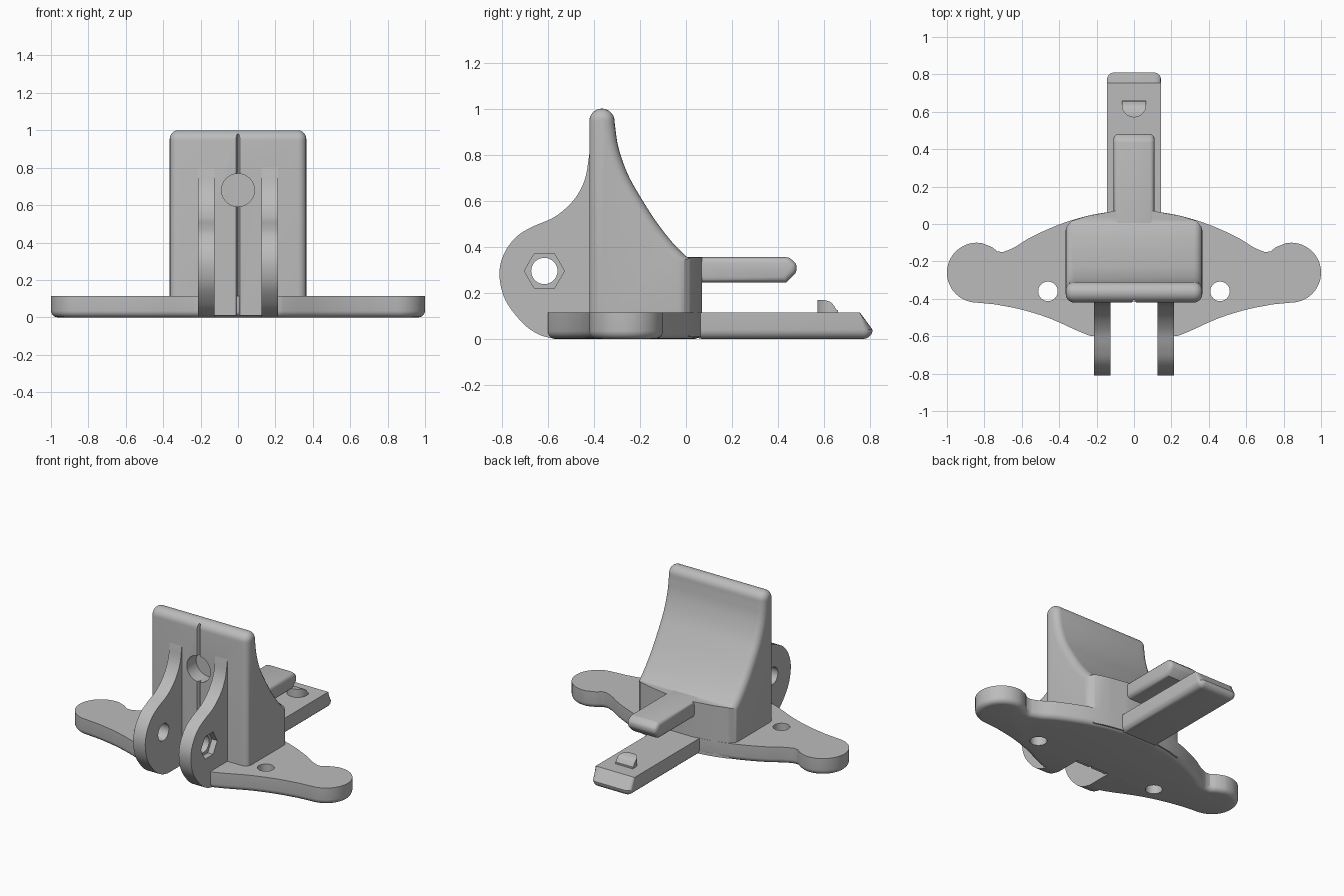
import bpy, bmesh
from math import sin, cos, pi, radians
from mathutils import Vector

if "Cube" in bpy.data.objects:
    bpy.data.objects.remove(bpy.data.objects["Cube"])

grey = bpy.data.materials.new("plain grey")
grey.use_nodes = True
colour = (0.5, 0.5, 0.5, 1)
grey.diffuse_color = colour
grey.node_tree.nodes["Principled BSDF"].inputs["Base Color"].default_value = colour


def spline(pts, steps=5):
    """Smooth open curve through the points."""
    p = [Vector(q) for q in pts]
    p = [2 * p[0] - p[1]] + p + [2 * p[-1] - p[-2]]
    out = []
    for a, b, c, d in zip(p, p[1:], p[2:], p[3:]):
        for i in range(steps):
            t = i / steps
            out.append(0.5 * (2 * b + (c - a) * t + (2 * a - 5 * b + 4 * c - d) * t * t
                              + (3 * b - a - 3 * c + d) * t ** 3))
    return out + [p[-2]]


def arc(cx, cy, r, start, end, n=16):
    angles = [radians(start + (end - start) * i / n) for i in range(n + 1)]
    return [Vector((cx + r * cos(a), cy + r * sin(a))) for a in angles]


def mirrored(half):
    """Close a half outline (x >= 0, front to back) across x = 0."""
    half = [Vector(p) for p in half]
    return half + [Vector((-p.x, p.y)) for p in reversed(half) if p.x > 1e-5]


def inset(outline, d):
    """Offset a counter-clockwise outline inwards with mitred corners."""
    out = []
    for i, p in enumerate(outline):
        a = (p - outline[i - 1]).normalized()
        b = (outline[(i + 1) % len(outline)] - p).normalized()
        m = Vector((-a.y - b.y, a.x + b.x))
        out.append(p + m * d / max(0.3, 1 + a.dot(b)))
    return out


def slab(name, outline, lo, hi, axis="z", round_lo=0, round_hi=0, steps=5):
    """Extrude an outline along an axis, rounding either rim."""
    outline = [Vector(p) for p in outline]
    layers = []
    quarter = [i * pi / 2 / steps for i in range(steps + 1)]
    for w, r, sign, turn in ((lo, round_lo, 1, quarter[::-1]), (hi, round_hi, -1, quarter)):
        for a in (turn if r else [0]):
            layers.append((w + sign * r * (1 - sin(a)), r * (1 - cos(a))))
    bm = bmesh.new()
    rings = []
    for w, d in layers:
        pts = inset(outline, d) if d else outline
        rings.append([bm.verts.new((w, p.x, p.y) if axis == "x" else (p.x, p.y, w)) for p in pts])
    n = len(outline)
    for r, s in zip(rings, rings[1:]):
        for i in range(n):
            bm.faces.new((r[i], r[(i + 1) % n], s[(i + 1) % n], s[i]))
    bm.faces.new(rings[0][::-1])
    bm.faces.new(rings[-1])
    bmesh.ops.recalc_face_normals(bm, faces=bm.faces)
    mesh = bpy.data.meshes.new(name)
    bm.to_mesh(mesh)
    bm.free()
    mesh.materials.append(grey)
    ob = bpy.data.objects.new(name, mesh)
    bpy.context.collection.objects.link(ob)
    return ob


def boolean(ob, cutter, operation="DIFFERENCE"):
    bpy.context.view_layer.objects.active = ob
    mod = ob.modifiers.new("cut", "BOOLEAN")
    mod.object, mod.operation, mod.solver = cutter, operation, "EXACT"
    bpy.ops.object.modifier_apply(modifier=mod.name)
    bpy.data.objects.remove(cutter)


def bore(ob, location, radius, depth, rotation=(0, 0, 0), sides=40):
    bpy.ops.mesh.primitive_cylinder_add(vertices=sides, radius=radius, depth=depth,
                                        location=location, rotation=rotation)
    cutter = bpy.context.object
    cutter.hide_render = True
    boolean(ob, cutter)


THICK = 0.115
back_edge = spline([(0.7, -0.15), (0.64, -0.125), (0.55, -0.07), (0.4, -0.003), (0.25, 0.043), (0.1, 0.07)])

# Winged base plate with rounded ends and a notch between the lugs
front_edge = spline([(0.23, -0.6), (0.3, -0.572), (0.45, -0.505), (0.6, -0.458), (0.74, -0.43)])
wing = ([(0.125, -0.415), (0.125, -0.6)] + front_edge + arc(0.84, -0.26, 0.16, -88, 100, 32)
        + spline([(0.76, -0.123), (0.73, -0.147)], 2) + back_edge)
plate = slab("base_plate", mirrored(wing), 0, THICK, round_lo=0.035)
for side in (-1, 1):
    bore(plate, (side * 0.46, -0.36, 0), 0.052, 0.5)

# Upright body: swept side profile trimmed to a curved back
profile = ([(-0.42, 0.01), (0.12, 0.01), (0.12, 0.353), (0.01, 0.353)]
           + spline([(-0.002, 0.36), (-0.06, 0.42), (-0.13, 0.51), (-0.2, 0.62),
                     (-0.255, 0.72), (-0.293, 0.83), (-0.309, 0.93)])
           + arc(-0.365, 0.945, 0.055, 0, 180, 14))
body = slab("upright_body", profile, -0.365, 0.365, "x", 0.045, 0.045)
plan = [(0.4, -0.7), (0.4, -0.06)] + spline([(0.367, -0.05), (0.36, -0.015), (0.33, 0.018)]) \
    + spline([(0.25, 0.043), (0.1, 0.07)])
trim = slab("body_trim", mirrored(plan), -0.2, 1.2)
boolean(body, trim, "INTERSECT")

# Front groove and blind socket
groove = slab("groove_cutter", [(-0.011, -0.5), (0.011, -0.5), (0.011, -0.42), (0, -0.395), (-0.011, -0.42)],
              -0.1, 0.98)
boolean(body, groove)
bore(body, (0, -0.42, 0.68), 0.088, 0.2, (pi / 2, 0, 0))

# Pair of hinge lugs, the left one with a hexagonal nut pocket
lug_outline = [(-0.38, 0.0), (-0.38, 0.8)] + spline(
    [(-0.42, 0.8), (-0.44, 0.69), (-0.49, 0.6), (-0.57, 0.53), (-0.66, 0.49), (-0.735, 0.445), (-0.79, 0.37),
     (-0.81, 0.28), (-0.785, 0.17), (-0.71, 0.07), (-0.64, 0.02), (-0.57, 0.0)])
for name, side in (("right_lug", -1), ("left_lug", 1)):
    lug = slab(name, lug_outline[::-1], side * 0.17 - 0.045, side * 0.17 + 0.045, "x")
    bore(lug, (side * 0.17, -0.615, 0.295), 0.057, 0.3, (0, pi / 2, 0))
    if side > 0:
        bore(lug, (0.215, -0.615, 0.295), 0.087, 0.08, (0, pi / 2, 0), 6)

# Lower tongue with sloping tip
tongue_outline = mirrored([(0.145, 0.03)] + arc(0.105, 0.77, 0.04, 0, 90, 8))
tongue = slab("lower_tongue", tongue_outline, 0, THICK, round_lo=0.04)
for v in tongue.data.vertices:
    if v.co.z > THICK - 0.01:
        v.co.y = min(v.co.y, 0.755)

# Half-round catch on the tongue, its top falling away to the back
catch = slab("catch_peg", arc(0, 0.635, 0.065, 180, 360) + [Vector((0.065, 0.66)), Vector((-0.065, 0.66))],
             0.1, 0.17)
slope = slab("catch_cutter", spline([(0.595, 0.171), (0.63, 0.158), (0.655, 0.125)])
             + [Vector((0.7, 0.125)), Vector((0.7, 0.2)), Vector((0.595, 0.2))], -0.2, 0.2, "x")
boolean(catch, slope)

# Upper spring bar with chamfered edges
bar_outline = [(0.0, 0.245), (0.435, 0.245), (0.475, 0.285), (0.48, 0.3), (0.48, 0.318), (0.475, 0.33),
               (0.45, 0.352), (0.435, 0.355), (0.0, 0.355)]
slab("upper_bar", bar_outline, -0.11, 0.11, "x", 0.025, 0.025, 3)

# Smooth shading with sharp edges kept
bpy.ops.object.select_all(action="DESELECT")
for ob in bpy.context.scene.objects:
    if ob.type == "MESH":
        ob.select_set(True)
        bpy.context.view_layer.objects.active = ob
bpy.ops.object.shade_smooth_by_angle(angle=radians(32))
